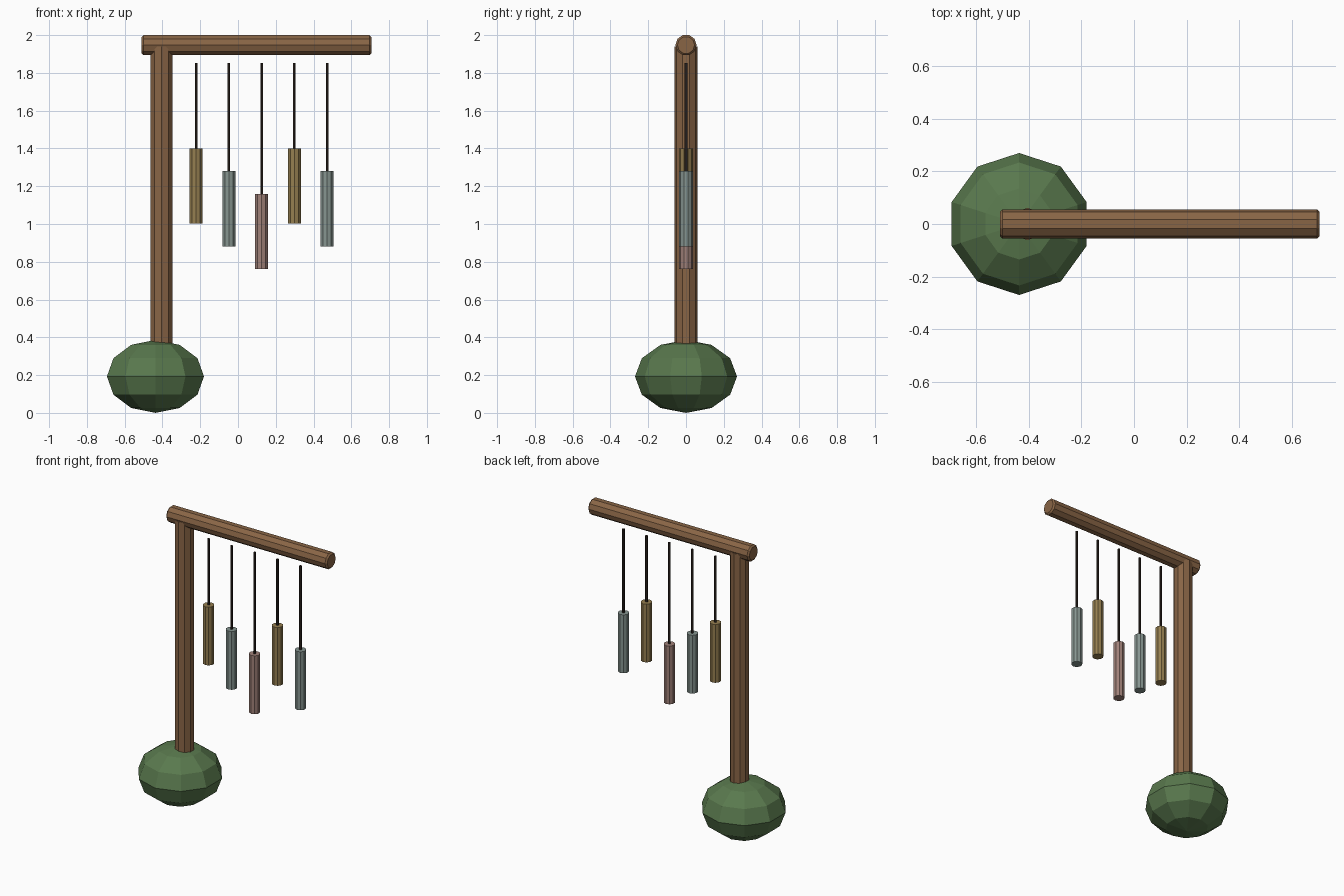
import bpy, math

if "Cube" in bpy.data.objects:
    bpy.data.objects.remove(bpy.data.objects["Cube"])


def material(name, rgb):
    m = bpy.data.materials.new(name)
    m.diffuse_color = (*rgb, 1)
    m.use_nodes = True
    m.node_tree.nodes["Principled BSDF"].inputs["Base Color"].default_value = m.diffuse_color
    return m


wood = material("wood", (0.25, 0.13, 0.06))
leaf = material("green", (0.10, 0.19, 0.075))
cord = material("cord", (0.03, 0.02, 0.015))
brass = material("brass", (0.30, 0.21, 0.08))
steel = material("steel", (0.24, 0.30, 0.28))
copper = material("copper", (0.35, 0.22, 0.19))


def finish(name, mat):
    ob = bpy.context.object
    ob.name = name
    ob.data.materials.append(mat)
    return ob


def rod(name, mat, x, z0, z1, r, sides):
    """Upright faceted cylinder between two heights."""
    bpy.ops.mesh.primitive_cylinder_add(vertices=sides, radius=r, depth=z1 - z0,
                                        location=(x, 0, (z0 + z1) / 2))
    return finish(name, mat)


# Faceted base
bpy.ops.mesh.primitive_uv_sphere_add(segments=10, ring_count=6, radius=1,
                                     location=(-0.437, 0, 0.193))
bpy.context.object.scale = (0.27, 0.27, 0.193)
finish("base", leaf)

# Post, running up into the beam
rod("post", wood, -0.405, 0.19, 1.94, 0.061, 10)

# Beam with chamfered ends
bpy.ops.mesh.primitive_cylinder_add(vertices=10, radius=0.056, depth=1.216,
                                    location=(0.098, 0, 1.947),
                                    rotation=(0, math.pi / 2, 0))
beam = finish("beam", wood)
bevel = beam.modifiers.new("end_chamfer", 'BEVEL')
bevel.width = 0.01
bevel.segments = 1
bevel.limit_method = 'ANGLE'
bevel.angle_limit = math.radians(60)

# Hanging chimes, each with its cord
chimes = [(1.40, brass), (1.28, steel), (1.16, copper), (1.40, brass), (1.28, steel)]
for i, (top, mat) in enumerate(chimes):
    x = -0.222 + 0.1735 * i
    rod(f"cord_{i + 1}", cord, x, top - 0.01, 1.852, 0.008, 6)
    rod(f"chime_{i + 1}", mat, x, top - 0.398, top, 0.036, 10)
